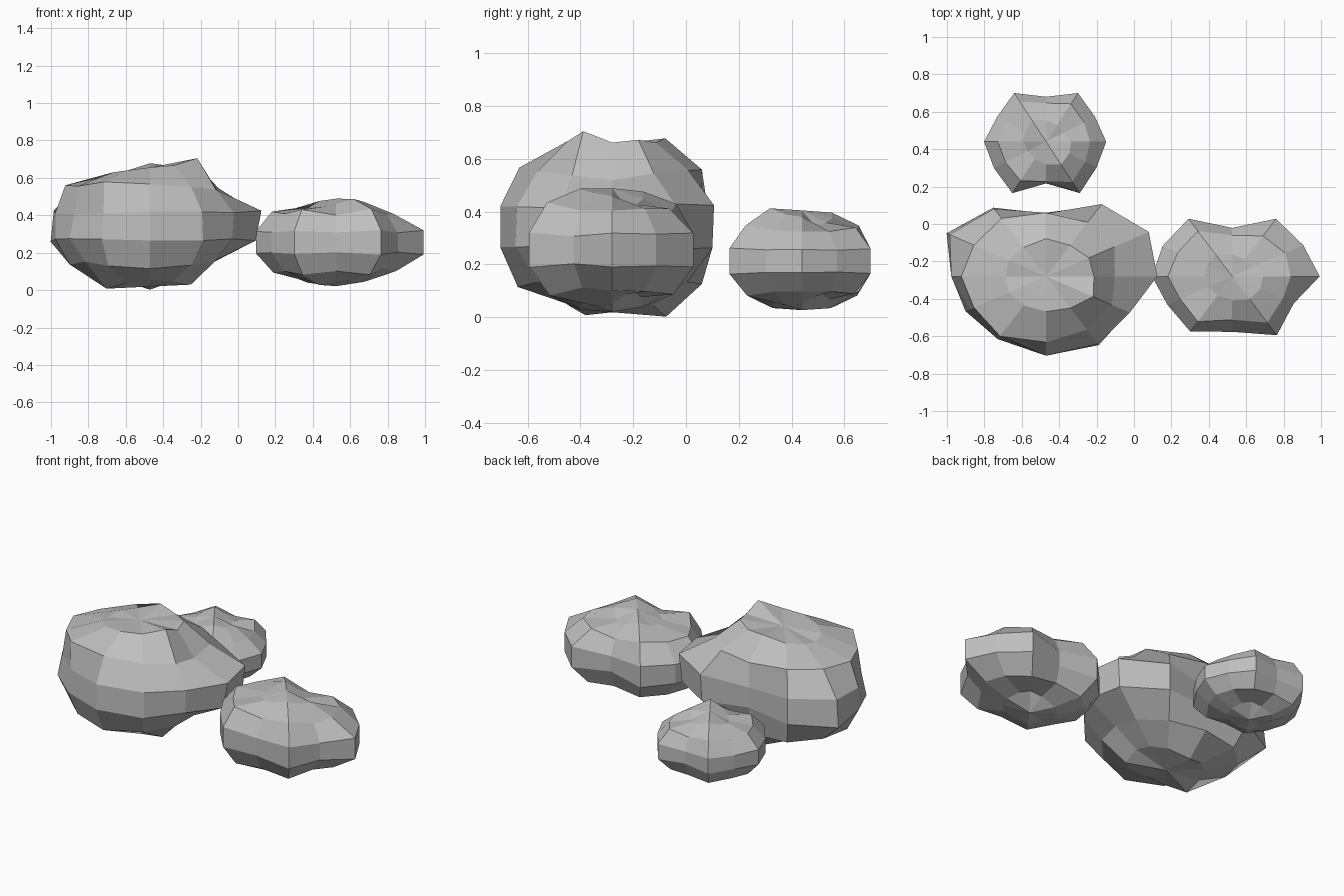
import bpy
import bmesh
import math
from mathutils import Vector

default_cube = bpy.data.objects.get("Cube")
if default_cube:
    bpy.data.objects.remove(default_cube, do_unlink=True)

SEGMENTS = 12
BANDS = 7
FLATTEN = 0.6  # every boulder is squashed vertically by the same amount


def make_material(name, colour):
    material = bpy.data.materials.new(name)
    material.use_nodes = True
    material.diffuse_color = colour
    shader = material.node_tree.nodes["Principled BSDF"]
    shader.inputs["Base Color"].default_value = colour
    shader.inputs["Roughness"].default_value = 0.9
    return material


def make_boulder(name, centre, depth, top_pole, bottom_pole, rings, material):
    """Lumpy squashed sphere: each ring lists its radii in hundredths,
    going anticlockwise from +x, with rings running from top to bottom."""
    centre = Vector(centre)
    mesh_builder = bmesh.new()

    # Ring vertices, each pushed along its own direction
    loops = []
    for index, radii in enumerate(rings, start=1):
        tilt = math.pi * index / BANDS
        loop = []
        for step, radius in enumerate(radii):
            turn = math.tau * step / SEGMENTS
            direction = Vector((
                math.sin(tilt) * math.cos(turn),
                math.sin(tilt) * math.sin(turn) * depth,
                math.cos(tilt) * FLATTEN,
            ))
            loop.append(mesh_builder.verts.new(centre + direction * radius / 100))
        loops.append(loop)

    # Poles
    up = Vector((0, 0, FLATTEN / 100))
    top = mesh_builder.verts.new(centre + up * top_pole)
    bottom = mesh_builder.verts.new(centre - up * bottom_pole)

    # Faces between rings and around the poles
    for step in range(SEGMENTS):
        after = (step + 1) % SEGMENTS
        mesh_builder.faces.new((top, loops[0][step], loops[0][after]))
        mesh_builder.faces.new((bottom, loops[-1][after], loops[-1][step]))
        for upper, lower in zip(loops, loops[1:]):
            mesh_builder.faces.new(
                (upper[step], lower[step], lower[after], upper[after]))

    bmesh.ops.recalc_face_normals(mesh_builder, faces=mesh_builder.faces)
    mesh = bpy.data.meshes.new(name)
    mesh_builder.to_mesh(mesh)
    mesh_builder.free()
    mesh.materials.append(material)
    boulder = bpy.data.objects.new(name, mesh)
    bpy.context.collection.objects.link(boulder)
    return boulder


stone = make_material("grey stone", (0.52, 0.52, 0.52, 1))

# Large boulder: broad waist, lumpy crown
crown = [59, 61, 59, 62, 55, 53, 50, 53, 55, 58, 60, 67]
shoulder = [47, 54, 57, 58, 61, 57, 58, 57, 63, 60, 56, 52]
upper_waist = [61, 65, 61, 46, 57, 61, 52, 48, 51, 58, 57, 53]
lower_waist = [58, 63, 60, 46, 58, 63, 52, 51, 53, 58, 58, 52]
foot = [47, 51, 56, 58, 60, 57, 55, 51, 57, 61, 56, 51]
base = [50, 51, 55, 63, 56, 53, 55, 62, 56, 53, 55, 58]
make_boulder("large_boulder", (-0.47, -0.28, 0.343), 0.75, 52, 54,
             [crown, shoulder, upper_waist, lower_waist, foot, base], stone)

# Medium boulder: ridge across the crown, ridged waist, nub underneath
crown = [38, 31, 32, 36, 41, 36, 34, 34, 35, 39, 43, 40]
shoulder = [40, 42, 42, 37, 47, 43, 44, 41, 47, 39, 48, 40]
waist = [48, 45, 48, 35, 48, 44, 44, 41, 46, 40, 49, 39]
foot = [41, 42, 45, 39, 45, 43, 43, 41, 46, 41, 46, 38]
base = [38, 31, 28, 33, 40, 40, 38, 38, 42, 40, 38, 39]
make_boulder("medium_boulder", (0.525, -0.28, 0.255), 0.76, 39, 39,
             [crown, shoulder, waist, waist, foot, base], stone)

# Small boulder: ridge across the crown, six blunt ridges, nub underneath
crown = [31, 25, 27, 30, 34, 30, 28, 26, 28, 32, 37, 33]
shoulder = [30, 30, 34, 30, 36, 31, 33, 32, 35, 31, 36, 31]
waist = [33, 31, 35, 28, 35, 31, 34, 33, 37, 26, 37, 32]
foot = [31, 31, 33, 31, 35, 32, 33, 33, 35, 31, 35, 31]
base = [30, 25, 23, 27, 33, 32, 30, 30, 33, 32, 30, 31]
make_boulder("small_boulder", (-0.47, 0.44, 0.213), 0.88, 32, 31,
             [crown, shoulder, waist, waist, foot, base], stone)
